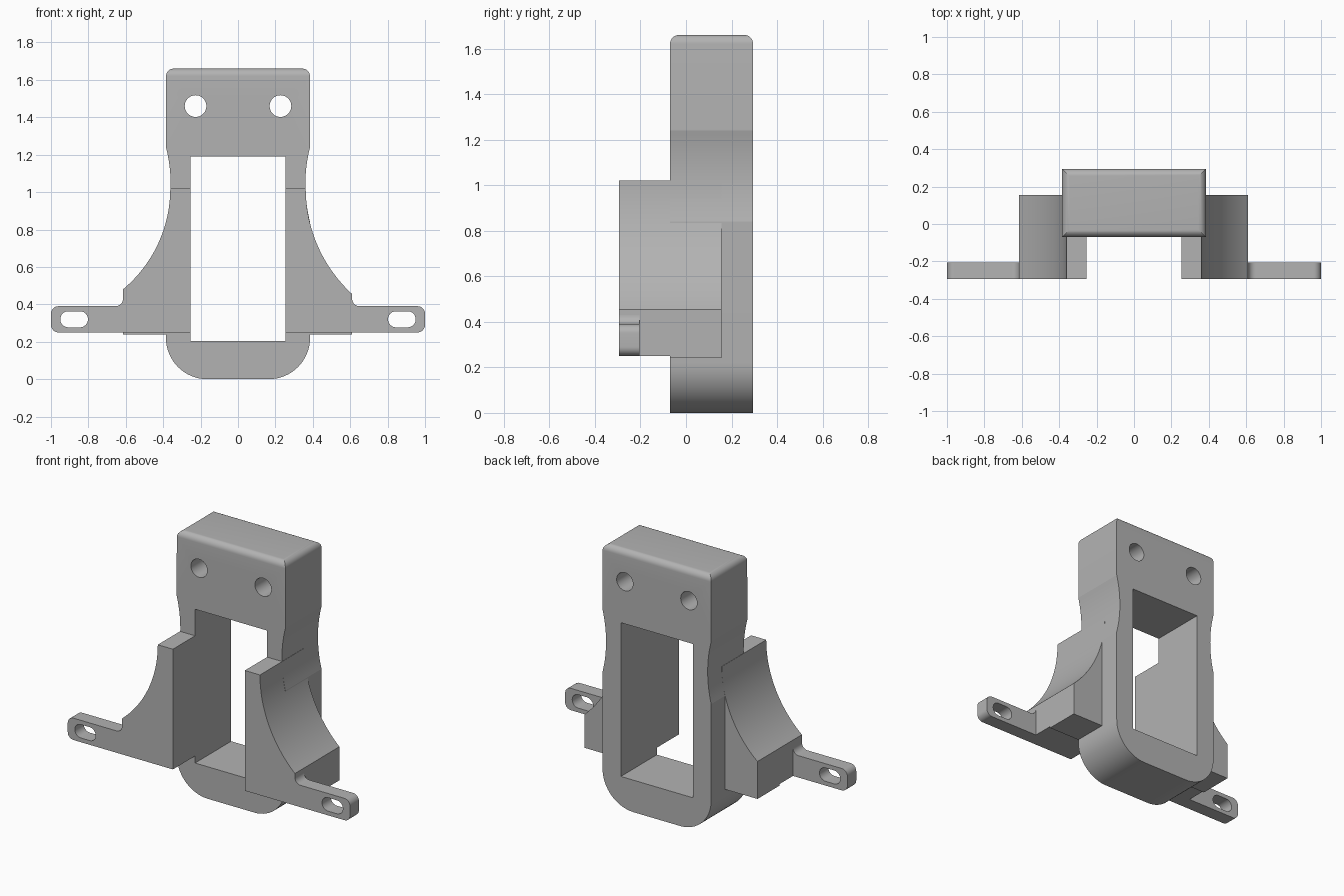
import bpy, bmesh
from math import radians, sin, cos, atan2, hypot

cube = bpy.data.objects.get("Cube")
if cube:
    bpy.data.objects.remove(cube, do_unlink=True)

GREY = (0.45, 0.45, 0.45, 1)
mat = bpy.data.materials.new("plain grey")
mat.use_nodes = True
mat.diffuse_color = GREY
mat.node_tree.nodes["Principled BSDF"].inputs["Base Color"].default_value = GREY


def arc(cx, cz, r, a0, a1, n=16):
    """Points along a circular arc, angles in degrees."""
    angles = [radians(a0 + (a1 - a0) * i / n) for i in range(n + 1)]
    return [(cx + r * cos(a), cz + r * sin(a)) for a in angles]


def rect(x0, x1, z0, z1):
    return [(x0, z0), (x1, z0), (x1, z1), (x0, z1)]


def slab(name, outline, y0, y1, side=1):
    """Extrude an x-z outline from y0 to y1; side=-1 mirrors it in x."""
    bm = bmesh.new()
    face = bm.faces.new([bm.verts.new((side * x, y0, z)) for x, z in outline])
    new = bmesh.ops.extrude_face_region(bm, geom=[face])["geom"]
    verts = [v for v in new if isinstance(v, bmesh.types.BMVert)]
    bmesh.ops.translate(bm, verts=verts, vec=(0, y1 - y0, 0))
    bmesh.ops.recalc_face_normals(bm, faces=bm.faces)
    mesh = bpy.data.meshes.new(name)
    bm.to_mesh(mesh)
    bm.free()
    mesh.materials.append(mat)
    ob = bpy.data.objects.new(name, mesh)
    bpy.context.collection.objects.link(ob)
    return ob


def select(ob):
    bpy.ops.object.select_all(action='DESELECT')
    ob.select_set(True)
    bpy.context.view_layer.objects.active = ob


def cut(ob, outline, side=1):
    """Cut an outline straight through a part from front to back."""
    tool = slab("cutter", outline, -1, 1, side)
    tool.hide_render = True
    mod = ob.modifiers.new("cut", 'BOOLEAN')
    mod.operation, mod.solver, mod.object = 'DIFFERENCE', 'EXACT', tool
    select(ob)
    bpy.ops.object.modifier_apply(modifier=mod.name)
    bpy.data.objects.remove(tool, do_unlink=True)


def soften(ob):
    select(ob)
    bpy.ops.object.shade_smooth_by_angle(angle=radians(13))


FRONT, MID, BACK = -0.295, -0.07, 0.295
HALF, OPEN, TOP = 0.385, 0.255, 1.66

# Body: rounded foot, concave waist, soft top edges
half = arc(0.165, 0.22, 0.22, -90, 0)
half += arc(0.36 + 0.81, 1.04, 0.81, 194.3, 165.7)
half.append((HALF, TOP))
body = slab("frame_body", half + [(-x, z) for x, z in reversed(half)], MID, BACK)
bm = bmesh.new()
bm.from_mesh(body.data)
top_edges = [e for e in bm.edges if all(v.co.z > TOP - 0.001 for v in e.verts)]
bmesh.ops.bevel(bm, geom=top_edges, offset=0.04, segments=8, profile=0.5,
                affect='EDGES')
bm.to_mesh(body.data)
bm.free()

# Window and the two screw holes
cut(body, rect(-OPEN, OPEN, 0.205, 1.19))
for side in (-1, 1):
    cut(body, arc(0.227, 1.46, 0.058, 0, 350, 35), side)
soften(body)

# Flared wings and slotted mounting tabs
for side, label, xe, ze in ((1, "left", 0.61, 0.455), (-1, "right", 0.615, 0.48)):
    dx, dz = xe - 0.362, 1.02 - ze
    r = (dx * dx + dz * dz) / (2 * dx)
    sweep = 180 + 57.2958 * atan2(dz, r - dx)
    flare = arc(0.362 + r, 1.02, r, sweep, 180, 24)

    wing = slab(label + "_wing_front",
                [(OPEN, 0.25), (xe, 0.25)] + flare + [(OPEN, 1.02)],
                FRONT, MID, side)
    soften(wing)
    heel = slab(label + "_wing_back",
                [(0.3, 0.24), (xe, 0.24)] + flare + [(0.3, 1.02)],
                MID, 0.155, side)
    soften(heel)

    outline = [(xe, 0.25)]
    outline += arc(0.96, 0.29, 0.04, -90, 0, 10)
    outline += arc(0.96, 0.35, 0.04, 0, 90, 10)
    outline += arc(xe + 0.04, 0.43, 0.04, 270, 180, 10)
    tab = slab(label + "_mounting_tab", outline, FRONT, -0.205, side)
    slot = arc(0.845, 0.32, 0.043, 90, 270) + arc(0.907, 0.32, 0.043, -90, 90)
    cut(tab, slot, side)
    soften(tab)
